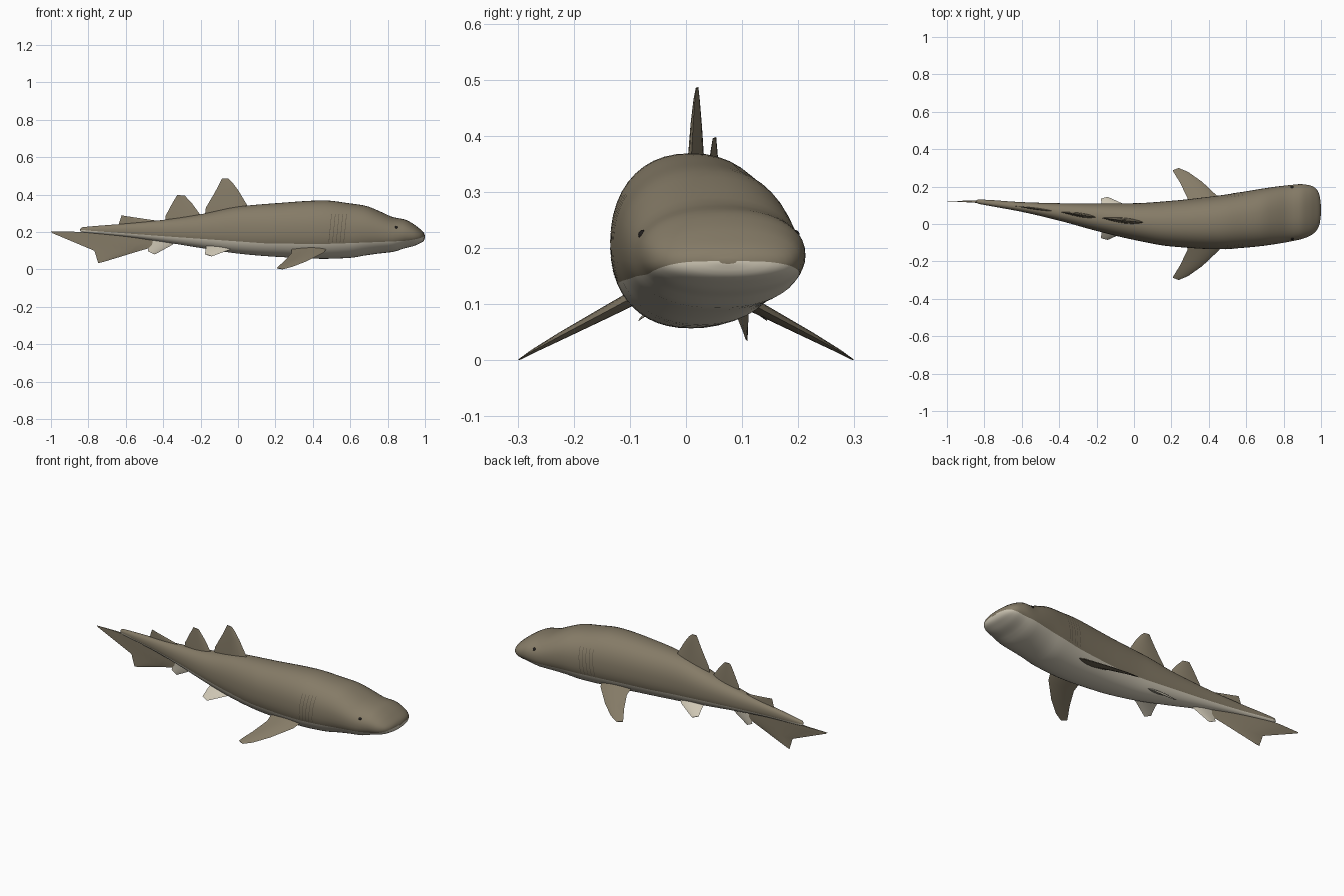
import bpy, bmesh, math
from mathutils import Vector

if "Cube" in bpy.data.objects:
    bpy.data.objects.remove(bpy.data.objects["Cube"])


def material(name, r, g, b):
    m = bpy.data.materials.new(name)
    m.diffuse_color = (r, g, b, 1)
    m.use_nodes = True
    m.node_tree.nodes["Principled BSDF"].inputs["Base Color"].default_value = m.diffuse_color
    return m


BROWN = material("brown skin", 0.235, 0.198, 0.135)
CREAM = material("cream belly", 0.62, 0.57, 0.46)
DARK = material("dark gill brown", 0.12, 0.10, 0.07)
BLACK = material("eye black", 0.015, 0.013, 0.012)

# Body stations: x, top z, bottom z, left y, right y, colour line z
STATIONS = [
    (-0.845, 0.214, 0.208, 0.124, 0.119, 0.211),
    (-0.835, 0.225, 0.199, 0.131, 0.109, 0.211),
    (-0.80, 0.229, 0.195, 0.130, 0.102, 0.208),
    (-0.60, 0.245, 0.175, 0.117, 0.065, 0.193),
    (-0.40, 0.265, 0.147, 0.111, 0.018, 0.178),
    (-0.20, 0.295, 0.115, 0.109, -0.037, 0.164),
    (0.00, 0.336, 0.085, 0.111, -0.085, 0.150),
    (0.20, 0.354, 0.068, 0.124, -0.120, 0.138),
    (0.46, 0.369, 0.057, 0.153, -0.135, 0.137),
    (0.60, 0.353, 0.062, 0.175, -0.126, 0.141),
    (0.68, 0.341, 0.075, 0.188, -0.118, 0.144),
    (0.76, 0.310, 0.086, 0.200, -0.107, 0.147),
    (0.83, 0.279, 0.094, 0.208, -0.095, 0.150),
    (0.89, 0.268, 0.113, 0.213, -0.082, 0.153),
    (0.94, 0.242, 0.125, 0.207, -0.064, 0.160),
    (0.97, 0.219, 0.138, 0.192, -0.042, 0.167),
    (0.985, 0.206, 0.146, 0.172, -0.020, 0.172),
    (0.995, 0.194, 0.156, 0.140, 0.012, 0.176),
    (1.00, 0.181, 0.172, 0.090, 0.060, 0.177),
]


def sample(x, k):
    """Monotone cubic interpolation of column k."""
    s = STATIONS
    x = min(max(x, s[0][0]), s[-1][0])
    slope = [(s[i + 1][k] - s[i][k]) / (s[i + 1][0] - s[i][0]) for i in range(len(s) - 1)]

    def tangent(i):
        if i == 0:
            return slope[0]
        if i == len(s) - 1:
            return slope[-1]
        a, b = slope[i - 1], slope[i]
        return 2 * a * b / (a + b) if a * b > 0 else 0.0

    i = 0
    while i < len(s) - 2 and x > s[i + 1][0]:
        i += 1
    h = s[i + 1][0] - s[i][0]
    t = (x - s[i][0]) / h
    return ((2 * t**3 - 3 * t**2 + 1) * s[i][k] + (t**3 - 2 * t**2 + t) * h * tangent(i)
            + (3 * t**2 - 2 * t**3) * s[i + 1][k] + (t**3 - t**2) * h * tangent(i + 1))


POWER = 2.25


def centre_z(x):
    return sample(x, 2) + 0.48 * (sample(x, 1) - sample(x, 2))


def spine(x):
    return (sample(x, 3) + sample(x, 4)) / 2


def skin(x, a, grow=1.0):
    """Point on the body surface at station x and section angle a."""
    c, s, zc = math.cos(a), math.sin(a), centre_z(x)
    half = (sample(x, 3) - sample(x, 4)) / 2 * grow
    h = (sample(x, 1) - zc if s > 0 else zc - sample(x, 2)) * grow
    e = 2 / POWER
    return Vector((x, spine(x) + half * math.copysign(abs(c)**e, c),
                   zc + h * math.copysign(abs(s)**e, s)))


def angle_at(x, z):
    zc = centre_z(x)
    h = sample(x, 1) - zc if z > zc else zc - sample(x, 2)
    t = max(-0.95, min(0.95, (z - zc) / h))
    return math.asin(math.copysign(abs(t)**(POWER / 2), t))


def finish(name, bm, mats, angle=40):
    bmesh.ops.recalc_face_normals(bm, faces=bm.faces)
    me = bpy.data.meshes.new(name)
    bm.to_mesh(me)
    bm.free()
    for m in mats:
        me.materials.append(m)
    ob = bpy.data.objects.new(name, me)
    bpy.context.collection.objects.link(ob)
    bpy.ops.object.select_all(action='DESELECT')
    ob.select_set(True)
    bpy.context.view_layer.objects.active = ob
    bpy.ops.object.shade_smooth_by_angle(angle=math.radians(angle))
    return ob


# Body: rings split at the colour line so brown meets cream on an edge
UP, LOW = 28, 18
xs = [-0.845, -0.842, -0.835, -0.82] + [-0.80 + 1.68 * i / 64 for i in range(65)]
xs += [0.88 + 0.12 * math.sin(math.pi / 2 * i / 14) for i in range(1, 15)]
bm = bmesh.new()
rings = []
for x in xs:
    b = angle_at(x, sample(x, 5))
    angles = [b + (math.pi - 2 * b) * i / UP for i in range(UP)]
    angles += [math.pi - b + (math.pi + 2 * b) * i / LOW for i in range(LOW)]
    rings.append([bm.verts.new(skin(x, a)) for a in angles])
for r0, r1 in zip(rings, rings[1:]):
    for i in range(UP + LOW):
        j = (i + 1) % (UP + LOW)
        f = bm.faces.new((r0[i], r0[j], r1[j], r1[i]))
        f.material_index = 0 if i < UP else 1
bm.faces.new(rings[0])
bm.faces.new(rings[-1])
finish("body", bm, [BROWN, CREAM], 60)


def fin(name, sections, normal, mat, place=lambda p: p):
    """Loft lens-shaped sections given as (lead, trail, thickness)."""
    bm = bmesh.new()
    n, loops = 10, []
    for lead, trail, thick in sections:
        lead, trail = Vector(lead), Vector(trail)
        pts = []
        for i in range(2 * n):
            t = i / n if i <= n else 2 - i / n
            side = 0 if i in (0, n) else (1 if i < n else -1)
            w = thick / 2 * math.sin(math.pi * t**0.8) * side
            pts.append(bm.verts.new(place(lead.lerp(trail, t)) + Vector(normal) * w))
        loops.append(pts)
    for a, b in zip(loops, loops[1:]):
        for i in range(2 * n):
            j = (i + 1) % (2 * n)
            bm.faces.new((a[i], a[j], b[j], b[i]))
    bm.faces.new(loops[0])
    bm.faces.new(loops[-1])
    return finish(name, bm, [mat], 35)


def upright_fin(name, sections, mat):
    """Fin in the plane of the curved spine; points are (x, z)."""
    secs = [((a[0], 0, a[1]), (b[0], 0, b[1]), t) for a, b, t in sections]
    fin(name, secs, (0, 1, 0), mat, lambda p: Vector((p.x, spine(p.x), p.z)))


# Fins along the middle
upright_fin("first_dorsal_fin", [((0.065, 0.32), (-0.178, 0.28), 0.032),
                                 ((0.05, 0.342), (-0.172, 0.33), 0.028),
                                 ((0.0, 0.425), (-0.122, 0.415), 0.018),
                                 ((-0.03, 0.465), (-0.096, 0.465), 0.010),
                                 ((-0.052, 0.485), (-0.085, 0.487), 0.004)], BROWN)
upright_fin("second_dorsal_fin", [((-0.19, 0.27), (-0.39, 0.25), 0.024),
                                  ((-0.20, 0.29), (-0.388, 0.285), 0.021),
                                  ((-0.245, 0.352), (-0.355, 0.347), 0.013),
                                  ((-0.285, 0.395), (-0.325, 0.398), 0.004)], BROWN)
upright_fin("upper_tail_fin", [((-0.40, 0.245), (-0.64, 0.225), 0.012),
                               ((-0.43, 0.260), (-0.635, 0.25), 0.009),
                               ((-0.605, 0.286), (-0.622, 0.29), 0.003)], BROWN)
upright_fin("tail_fin", [((-0.42, 0.20), (-1.0, 0.202), 0.016),
                         ((-0.42, 0.13), (-0.99, 0.193), 0.014),
                         ((-0.54, 0.095), (-0.768, 0.10), 0.010),
                         ((-0.72, 0.04), (-0.747, 0.034), 0.003)], BROWN)
upright_fin("anal_fin", [((-0.33, 0.16), (-0.47, 0.17), 0.018),
                         ((-0.35, 0.132), (-0.475, 0.14), 0.014),
                         ((-0.445, 0.08), (-0.482, 0.097), 0.003)], CREAM)

# Paired fins, gills and eyes
for s, side in ((1, "left"), (-1, "right")):
    fin(side + "_pectoral_fin", [((0.48, s * 0.09, 0.115), (0.285, s * 0.09, 0.112), 0.026),
                                 ((0.455, s * 0.14, 0.088), (0.285, s * 0.14, 0.086), 0.022),
                                 ((0.365, s * 0.225, 0.043), (0.247, s * 0.22, 0.044), 0.014),
                                 ((0.29, s * 0.278, 0.014), (0.217, s * 0.268, 0.018), 0.007),
                                 ((0.24, s * 0.299, 0.001), (0.207, s * 0.287, 0.006), 0.003)],
        (0, s * 0.48, 0.88), BROWN)
    fin(side + "_pelvic_fin", [((-0.01, 0.03 + s * 0.04, 0.125), (-0.17, 0.03 + s * 0.04, 0.13), 0.018),
                               ((-0.04, 0.03 + s * 0.07, 0.107), (-0.172, 0.03 + s * 0.07, 0.112), 0.013),
                               ((-0.14, 0.03 + s * 0.115, 0.07), (-0.177, 0.03 + s * 0.105, 0.082), 0.003)],
        (0, s * 0.5, 0.86), CREAM)

    bm = bmesh.new()
    for g in range(5):
        x0 = 0.485 + 0.02 * g
        prev = None
        for i in range(11):
            z = 0.145 + 0.015 * i
            x = x0 + 0.10 * (z - 0.145)
            pair = []
            for dx in (-0.0015, 0.0015):
                a = angle_at(x + dx, z)
                pair.append(bm.verts.new(skin(x + dx, a if s > 0 else math.pi - a, 1.006)))
            if prev:
                bm.faces.new((prev[0], prev[1], pair[1], pair[0]))
            prev = pair
    finish(side + "_gill_slits", bm, [DARK])

    a = angle_at(0.845, 0.225)
    bm = bmesh.new()
    bmesh.ops.create_uvsphere(bm, u_segments=16, v_segments=10, radius=0.009)
    bmesh.ops.translate(bm, verts=bm.verts, vec=skin(0.845, a if s > 0 else math.pi - a, 0.97))
    finish(side + "_eye", bm, [BLACK])
